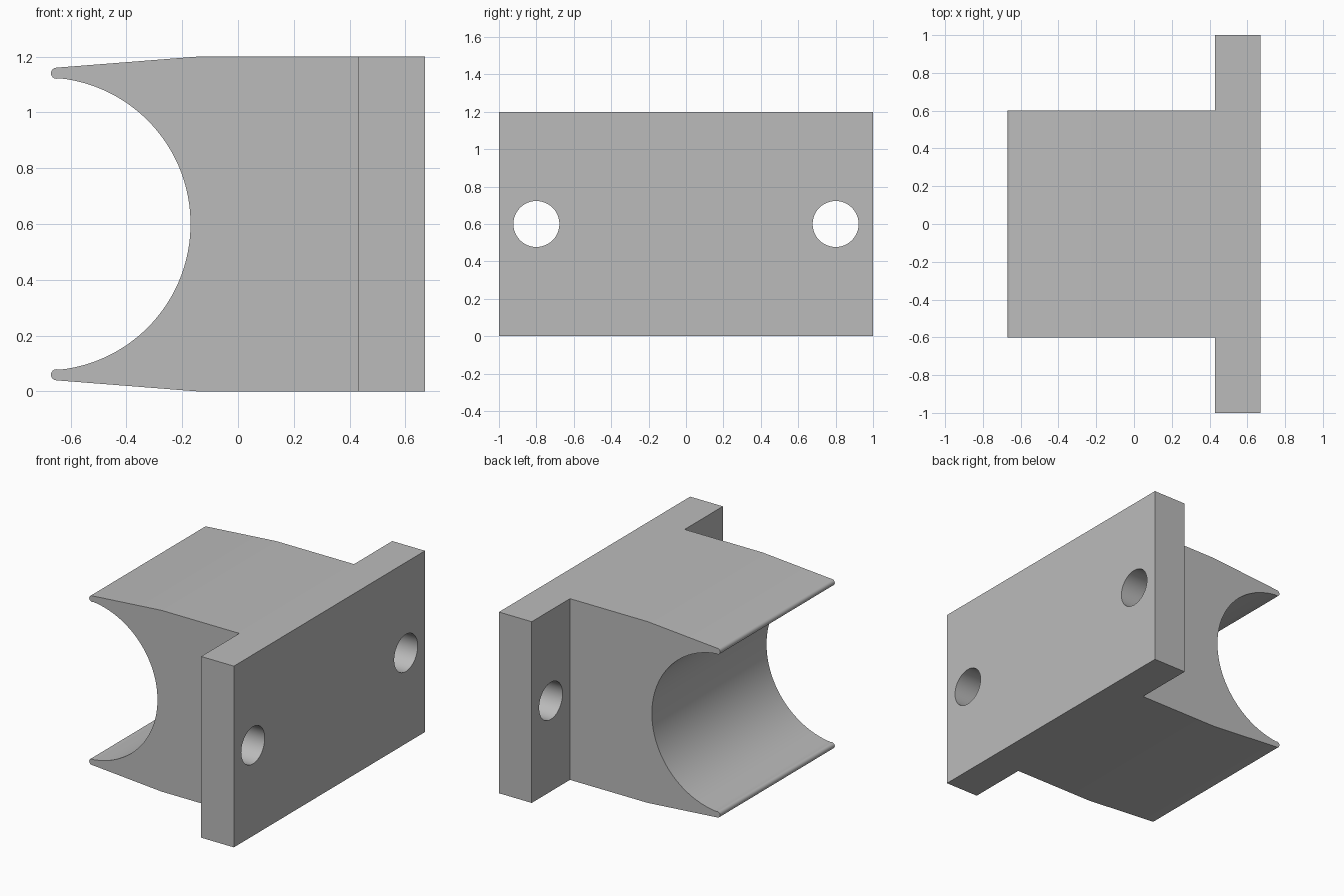
import bpy, bmesh, math
from mathutils import Vector

if "Cube" in bpy.data.objects:
    bpy.data.objects.remove(bpy.data.objects["Cube"])

grey = bpy.data.materials.new("plain_grey")
grey.diffuse_color = (0.5, 0.5, 0.5, 1)
grey.use_nodes = True
grey.node_tree.nodes["Principled BSDF"].inputs["Base Color"].default_value = grey.diffuse_color


def extrude(name, points, depth):
    """Extrude a closed planar outline along a vector into a solid object."""
    bm = bmesh.new()
    face = bm.faces.new([bm.verts.new(p) for p in points])
    result = bmesh.ops.extrude_face_region(bm, geom=[face])
    moved = [g for g in result["geom"] if isinstance(g, bmesh.types.BMVert)]
    bmesh.ops.translate(bm, verts=moved, vec=Vector(depth))
    bmesh.ops.recalc_face_normals(bm, faces=bm.faces)
    mesh = bpy.data.meshes.new(name)
    bm.to_mesh(mesh)
    bm.free()
    mesh.materials.append(grey)
    obj = bpy.data.objects.new(name, mesh)
    bpy.context.collection.objects.link(obj)
    return obj


def arc(cx, cz, r, start, end, n):
    """Points on an arc in the x-z plane, angles in degrees."""
    angles = [math.radians(start + (end - start) * i / n) for i in range(n + 1)]
    return [(cx + r * math.cos(a), cz + r * math.sin(a)) for a in angles]


def combine(target, other, operation):
    """Apply a boolean and remove the helper."""
    mod = target.modifiers.new(operation.lower(), 'BOOLEAN')
    mod.operation, mod.object, mod.solver = operation, other, 'EXACT'
    bpy.context.view_layer.objects.active = target
    bpy.ops.object.modifier_apply(modifier=mod.name)
    bpy.data.objects.remove(other)


# Saddle: block with a round cradle, tapering to two rounded lips
MID = 0.6
outline = [(0.55, 0), (0.55, 1.2), (-0.14, 1.2)]
outline += arc(-0.65, 1.14, 0.02, 94, 266, 10)            # upper lip
outline += arc(-0.695, MID, 0.525, 84, -84, 64)           # cradle
outline += arc(-0.65, 0.06, 0.02, 94, 266, 10)            # lower lip
outline += [(-0.14, 0)]
saddle = extrude("saddle", [(x, -0.6, z) for x, z in outline], (0, 1.2, 0))

# Mounting plate across the flat end
bracket = extrude("saddle_bracket", [(0.43, -1, 0), (0.43, 1, 0), (0.43, 1, 1.2), (0.43, -1, 1.2)],
                  (0.24, 0, 0))
combine(bracket, saddle, 'UNION')

# Screw holes through the plate ears
for y in (-0.8, 0.8):
    ring = [(0.3, y + c, z) for c, z in arc(0, MID, 0.123, 0, 360, 48)[:-1]]
    combine(bracket, extrude("hole_cutter", ring, (0.5, 0, 0)), 'DIFFERENCE')

# Smooth the round surfaces, keep the edges sharp
bpy.ops.object.select_all(action='DESELECT')
bracket.select_set(True)
bpy.context.view_layer.objects.active = bracket
bpy.ops.object.shade_smooth_by_angle(angle=math.radians(30))
